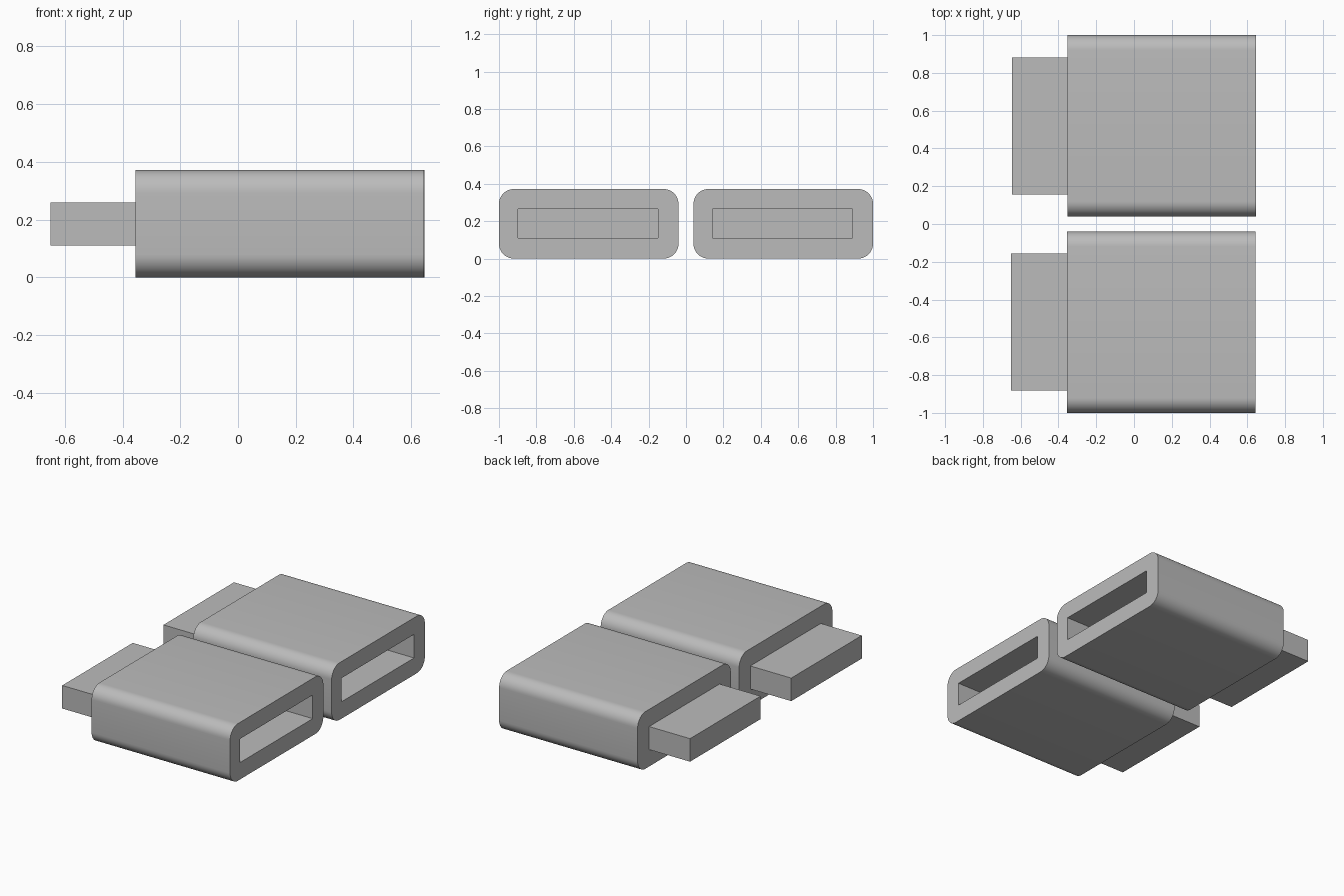
import bpy
import bmesh
import math
from mathutils import Vector

default_cube = bpy.data.objects.get("Cube")
if default_cube:
    bpy.data.objects.remove(default_cube, do_unlink=True)

# Single plain grey
grey = bpy.data.materials.new("plain grey")
grey.use_nodes = True
colour = (0.5, 0.5, 0.5, 1)
grey.diffuse_color = colour
grey.node_tree.nodes["Principled BSDF"].inputs["Base Color"].default_value = colour


def box(name, low, high, radius=0):
    """Box between two corners, with its lengthwise (x) edges rounded."""
    low, high = Vector(low), Vector(high)
    bm = bmesh.new()
    bmesh.ops.create_cube(bm, size=1)
    for v in bm.verts:
        v.co = (low + high) / 2 + v.co * (high - low)
    if radius:
        long_edges = [e for e in bm.edges
                      if abs(e.verts[0].co.x - e.verts[1].co.x) > 0.1]
        bmesh.ops.bevel(bm, geom=long_edges, offset=radius, segments=10,
                        profile=0.5, affect='EDGES')
    mesh = bpy.data.meshes.new(name)
    bm.to_mesh(mesh)
    bm.free()
    mesh.materials.append(grey)
    obj = bpy.data.objects.new(name, mesh)
    bpy.context.collection.objects.link(obj)
    return obj


def activate(obj):
    bpy.ops.object.select_all(action='DESELECT')
    obj.select_set(True)
    bpy.context.view_layer.objects.active = obj


def connector(side, centre_y, slot_y, shift):
    """Rounded block with a tab on one end and a matching slot in the other."""
    body = box(side + "_body", (-0.353 + shift, centre_y - 0.48, 0),
               (0.645 + shift, centre_y + 0.48, 0.372), 0.08)

    # Blind slot in the +x end
    cutter = box(side + "_slot_cutter", (0.345 + shift, slot_y - 0.374, 0.11),
                 (0.8, slot_y + 0.374, 0.264))
    cutter.hide_render = True
    cut = body.modifiers.new("slot", 'BOOLEAN')
    cut.operation = 'DIFFERENCE'
    cut.solver = 'EXACT'
    cut.object = cutter
    activate(body)
    bpy.ops.object.modifier_apply(modifier=cut.name)
    bpy.data.objects.remove(cutter, do_unlink=True)
    bpy.ops.object.shade_smooth_by_angle(angle=math.radians(30))

    # Tab on the -x end, butted against the body
    tab_y = math.copysign(0.518, centre_y)
    box(side + "_tab", (-0.648 + shift, tab_y - 0.363, 0.11),
        (-0.353 + shift, tab_y + 0.363, 0.26))


connector("front", -0.52, -0.523, -0.002)
connector("back", 0.52, 0.515, 0.002)
